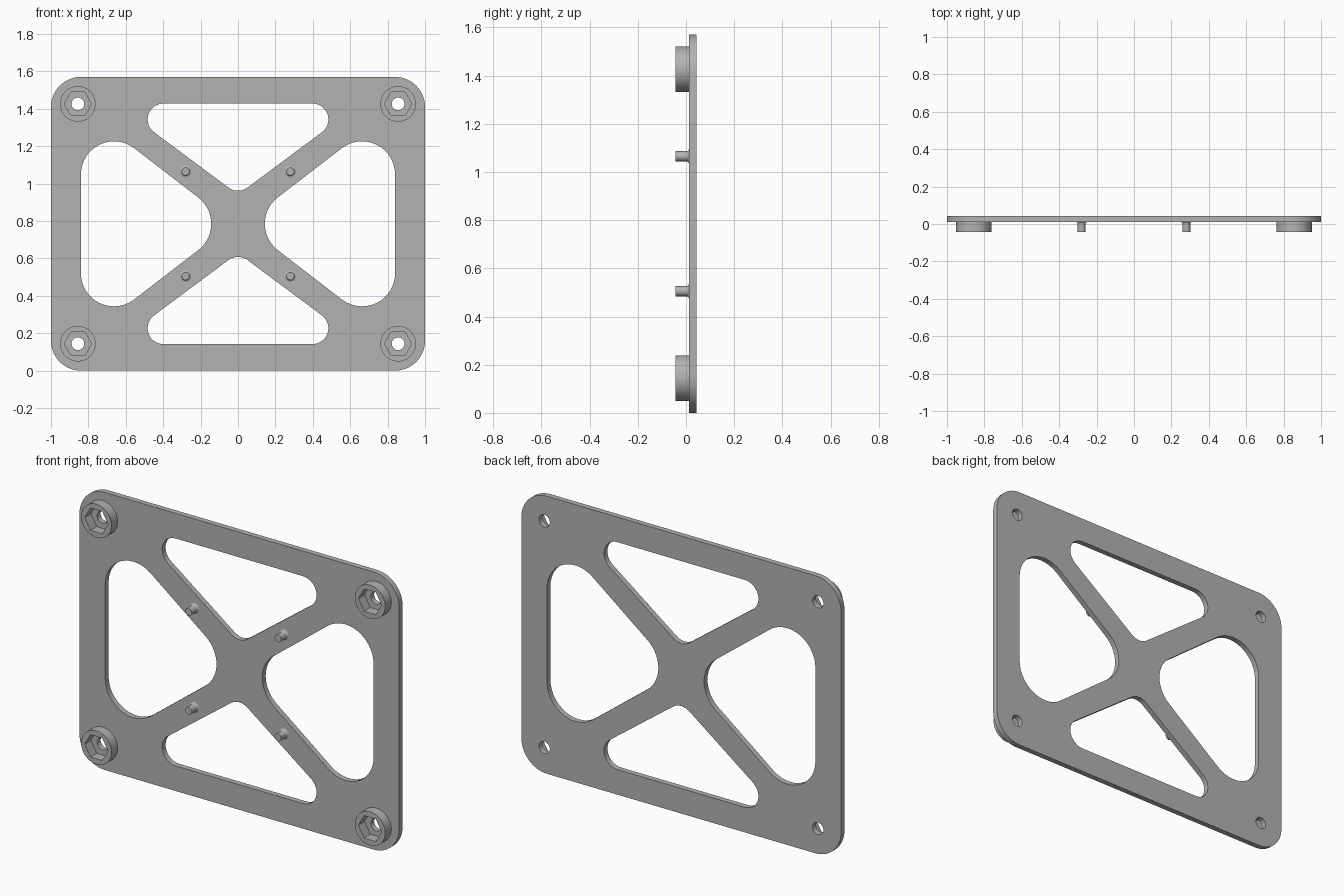
import bpy
import bmesh
from math import radians, cos, sin, tan, pi
from mathutils import Vector, Matrix

if "Cube" in bpy.data.objects:
    bpy.data.objects.remove(bpy.data.objects["Cube"])

MID = 0.785                    # height of the plate centre
FRONT, FACE, BACK = -0.043, 0.012, 0.043
BOSS_X, BOSS_Z = 0.856, 0.641  # corner boss offsets from the centre
PEG = 0.28                     # peg offset from the centre

grey = bpy.data.materials.new("Plain grey")
grey.use_nodes = True
colour = (0.45, 0.45, 0.45, 1)
grey.diffuse_color = colour
grey.node_tree.nodes["Principled BSDF"].inputs["Base Color"].default_value = colour


def circle(cx, cz, r, n):
    return [(cx + r * cos(2 * pi * i / n), cz + r * sin(2 * pi * i / n)) for i in range(n)]


def rounded(corners, r, steps=14):
    """Outline of a convex polygon with every corner filleted."""
    pts = []
    for i, c in enumerate(corners):
        c = Vector(c)
        a = (Vector(corners[i - 1]) - c).normalized()
        b = (Vector(corners[(i + 1) % len(corners)]) - c).normalized()
        half = a.angle(b) / 2
        centre = c + (a + b).normalized() * (r / sin(half))
        start = c + a * (r / tan(half)) - centre
        end = c + b * (r / tan(half)) - centre
        sweep = start.angle(end)
        for k in range(steps + 1):
            t = k / steps
            p = centre + (start * sin((1 - t) * sweep) + end * sin(t * sweep)) / sin(sweep)
            pts.append((p.x, p.y))
    return pts


def finish(obj):
    obj.data.materials.clear()
    obj.data.materials.append(grey)
    bpy.ops.object.select_all(action='DESELECT')
    obj.select_set(True)
    bpy.context.view_layer.objects.active = obj
    bpy.ops.object.shade_smooth_by_angle(angle=radians(30))


def extruded(name, outlines, y0, y1, x=0, z=0):
    """Solid from an outer outline and hole outlines, extruded along y."""
    curve = bpy.data.curves.new(name, 'CURVE')
    curve.dimensions = '2D'
    curve.fill_mode = 'BOTH'
    curve.extrude = (y1 - y0) / 2
    for pts in outlines:
        spline = curve.splines.new('POLY')
        spline.points.add(len(pts) - 1)
        for point, (px, pz) in zip(spline.points, pts):
            point.co = (px, pz, 0, 1)
        spline.use_cyclic_u = True
    helper = bpy.data.objects.new(name + "_outline", curve)
    bpy.context.collection.objects.link(helper)
    bpy.context.view_layer.update()
    graph = bpy.context.evaluated_depsgraph_get()
    mesh = bpy.data.meshes.new_from_object(helper.evaluated_get(graph))
    bpy.data.objects.remove(helper)
    mesh.name = name
    bm = bmesh.new()
    bm.from_mesh(mesh)
    bmesh.ops.remove_doubles(bm, verts=bm.verts, dist=0.0002)
    bmesh.ops.rotate(bm, verts=bm.verts, matrix=Matrix.Rotation(pi / 2, 3, 'X'))
    bmesh.ops.recalc_face_normals(bm, faces=bm.faces)
    bm.to_mesh(mesh)
    bm.free()
    obj = bpy.data.objects.new(name, mesh)
    obj.location = (x, (y0 + y1) / 2, z)
    bpy.context.collection.objects.link(obj)
    finish(obj)


def lathe(name, profile, x, z, steps=32):
    """Turned part about the y axis, from (radius, y) points."""
    bm = bmesh.new()
    verts = [bm.verts.new((r, y, 0)) for r, y in profile]
    edges = [bm.edges.new(pair) for pair in zip(verts, verts[1:])]
    bmesh.ops.spin(bm, geom=verts + edges, cent=(0, 0, 0), axis=(0, 1, 0),
                   angle=2 * pi, steps=steps, use_merge=True)
    bmesh.ops.remove_doubles(bm, verts=bm.verts, dist=0.0002)
    bmesh.ops.recalc_face_normals(bm, faces=bm.faces)
    mesh = bpy.data.meshes.new(name)
    bm.to_mesh(mesh)
    bm.free()
    obj = bpy.data.objects.new(name, mesh)
    obj.location = (x, 0, z)
    bpy.context.collection.objects.link(obj)
    finish(obj)


# Plate with four rounded triangular windows and four screw holes
outlines = [rounded([(-1, -MID), (1, -MID), (1, MID), (-1, MID)], 0.16)]
for s in (-1, 1):
    outlines.append(rounded([(s * 0.84, -0.624), (s * 0.84, 0.624), (s * 0.03, 0)], 0.177))
    outlines.append(rounded([(-0.655, s * 0.643), (0.655, s * 0.643), (0, s * 0.156)], 0.085))
    for t in (-1, 1):
        outlines.append(circle(s * BOSS_X, t * BOSS_Z, 0.034, 32))
extruded("plate", outlines, FACE, BACK, z=MID)

# Peg profile: flat tip, straight shank, filleted foot
fillet = 0.011
peg = [(0, FRONT), (0.021, FRONT)]
for k in range(6):
    a = k / 5 * pi / 2
    peg.append((0.021 + fillet * (1 - cos(a)), FACE - fillet + fillet * sin(a)))

# Corner bosses with hexagonal nut pockets, and the locating pegs
for sx, side in ((1, "left"), (-1, "right")):
    for sz, level in ((1, "upper"), (-1, "lower")):
        label = level + "_" + side
        extruded("nut_boss_" + label, [circle(0, 0, 0.095, 48), circle(0, 0, 0.073, 6)],
                 FRONT, FACE + 0.001, sx * BOSS_X, MID + sz * BOSS_Z)
        lathe("peg_" + label, peg, sx * PEG, MID + sz * PEG)
